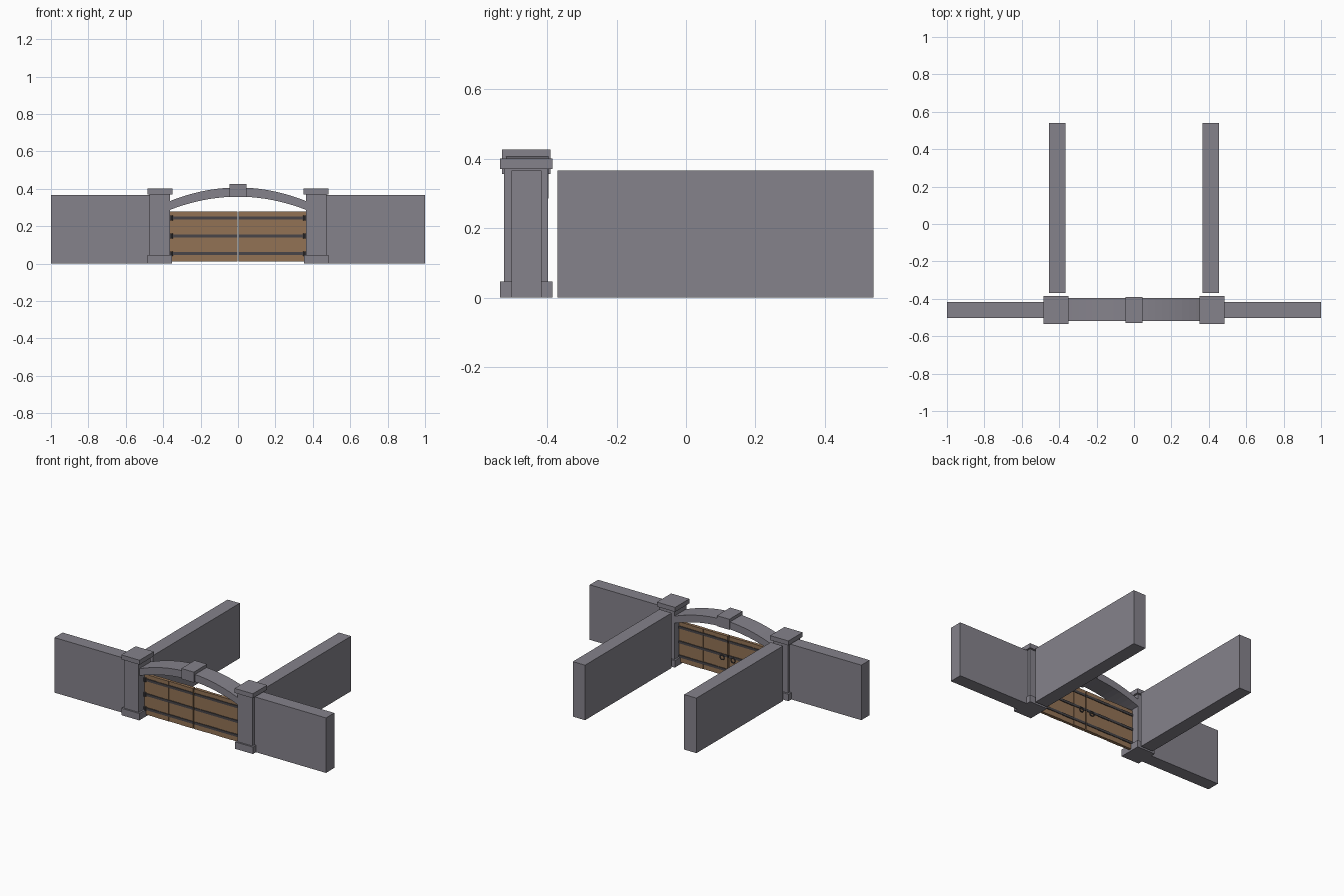
import bpy, bmesh, math

if "Cube" in bpy.data.objects:
    bpy.data.objects.remove(bpy.data.objects["Cube"])


def material(name, rgb):
    m = bpy.data.materials.new(name)
    m.diffuse_color = (*rgb, 1)
    m.use_nodes = True
    m.node_tree.nodes["Principled BSDF"].inputs["Base Color"].default_value = m.diffuse_color
    return m


stone = material("grey stone", (0.235, 0.225, 0.26))
wood = material("brown wood", (0.29, 0.17, 0.09))
iron = material("dark iron", (0.065, 0.06, 0.065))


def finish(name, bm, mat):
    bmesh.ops.recalc_face_normals(bm, faces=bm.faces)
    me = bpy.data.meshes.new(name)
    bm.to_mesh(me)
    bm.free()
    me.materials.append(mat)
    ob = bpy.data.objects.new(name, me)
    bpy.context.collection.objects.link(ob)
    return ob


def box(name, x, y, z, mat):
    """Box from (min, max) pairs on each axis."""
    bm = bmesh.new()
    bmesh.ops.create_cube(bm, size=1)
    for v in bm.verts:
        for i, (a, b) in enumerate((x, y, z)):
            v.co[i] = (a + b) / 2 + v.co[i] * abs(b - a)
    return finish(name, bm, mat)


GATE_Y = -0.455

for s, side in ((-1, "left"), (1, "right")):
    def bx(name, x, y, z, mat):
        return box(f"{side}_{name}", (s * x[0], s * x[1]), y, z, mat)

    # Walls
    bx("front_wall", (0.46, 1.0), (-0.503, -0.416), (0, 0.366), stone)
    bx("rear_wall", (0.365, 0.455), (-0.37, 0.54), (0, 0.366), stone)

    # Gate pillar
    bx("pillar_base", (0.352, 0.484), (-0.535, -0.385), (0, 0.046), stone)
    bx("pillar_shaft", (0.364, 0.472), (-0.524, -0.398), (0.046, 0.371), stone)
    bx("pillar_cap", (0.35, 0.484), (-0.535, -0.385), (0.371, 0.401), stone)

    # Gate leaf: planks with alternating depth
    for i in range(4):
        a = 0.004 + i * 0.09
        d = 0.009 if i % 2 else 0.011
        bx(f"plank_{i}", (a, a + 0.09), (GATE_Y - d, GATE_Y + d), (0.012, 0.279), wood)

    # Iron straps around the leaf, with hinge barrels
    for i, z in enumerate((0.053, 0.147, 0.245)):
        bx(f"strap_{i}", (0.004, 0.362), (GATE_Y - 0.015, GATE_Y + 0.015),
           (z - 0.008, z + 0.008), iron)
        bm = bmesh.new()
        bmesh.ops.create_cone(bm, cap_ends=True, segments=10, radius1=0.01,
                              radius2=0.01, depth=0.026)
        bmesh.ops.translate(bm, verts=bm.verts, vec=(s * 0.358, GATE_Y - 0.01, z))
        finish(f"{side}_hinge_{i}", bm, iron)

    # Ring handle on the inner side
    bpy.ops.mesh.primitive_torus_add(
        location=(s * 0.04, GATE_Y + 0.019, 0.132), rotation=(math.pi / 2, 0, 0),
        major_segments=16, minor_segments=6, major_radius=0.015, minor_radius=0.0035)
    ring = bpy.context.object
    ring.name = f"{side}_ring_handle"
    ring.data.materials.append(iron)

# Arch over the gate, swept between two shallow curves
bm = bmesh.new()
N, HALF = 20, 0.368
rows = []
for i in range(N + 1):
    t = -1 + 2 * i / N
    top, low = 0.407 - 0.074 * t * t, 0.358 - 0.072 * t * t
    rows.append([bm.verts.new((t * HALF, y, z)) for y, z in
                 ((-0.518, low), (-0.396, low), (-0.396, top), (-0.518, top))])
for a, b in zip(rows, rows[1:]):
    for k in range(4):
        n = (k + 1) % 4
        bm.faces.new((a[k], a[n], b[n], b[k]))
bm.faces.new(rows[0])
bm.faces.new(rows[-1])
finish("arch", bm, stone)

# Keystone
box("keystone", (-0.046, 0.046), (-0.53, -0.39), (0.356, 0.426), stone)
